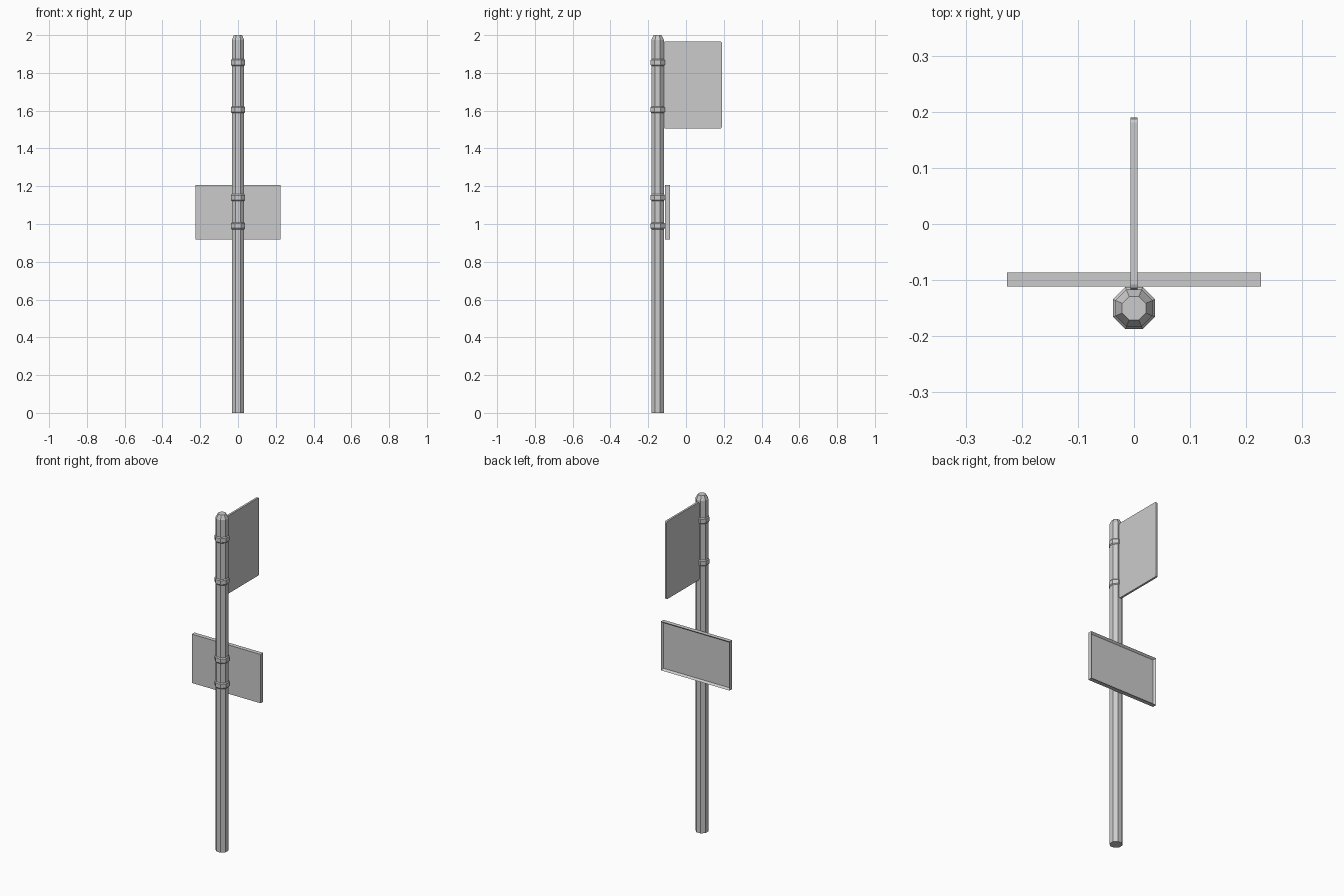
import bpy, bmesh, math
from mathutils import Vector

cube = bpy.data.objects.get("Cube")
if cube:
    bpy.data.objects.remove(cube, do_unlink=True)


def material(name, rgb):
    m = bpy.data.materials.new(name)
    m.use_nodes = True
    m.diffuse_color = (*rgb, 1)
    m.node_tree.nodes["Principled BSDF"].inputs["Base Color"].default_value = (*rgb, 1)
    return m


GREY = material("grey metal", (0.6, 0.6, 0.6))
POLE_Y = -0.15


def finish(name, bm):
    bmesh.ops.recalc_face_normals(bm, faces=bm.faces)
    mesh = bpy.data.meshes.new(name)
    bm.to_mesh(mesh)
    bm.free()
    mesh.materials.append(GREY)
    ob = bpy.data.objects.new(name, mesh)
    bpy.context.collection.objects.link(ob)
    return ob


def octagon_stack(name, profile):
    """Loft octagons from (apothem, height) pairs and close both ends."""
    bm = bmesh.new()
    rings = []
    for apothem, z in profile:
        r = apothem / math.cos(math.pi / 8)
        angles = [(i + 0.5) * math.pi / 4 for i in range(8)]
        rings.append([bm.verts.new((r * math.cos(a), POLE_Y + r * math.sin(a), z))
                      for a in angles])
    for low, high in zip(rings, rings[1:]):
        for i in range(8):
            j = (i + 1) % 8
            bm.faces.new((low[i], low[j], high[j], high[i]))
    bm.faces.new(rings[0])
    bm.faces.new(rings[-1])
    return finish(name, bm)


def box(low, high):
    bm = bmesh.new()
    bmesh.ops.create_cube(bm, size=1)
    low, high = Vector(low), Vector(high)
    for v in bm.verts:
        v.co = (low + high) / 2 + v.co * (high - low)
    return bm


# Octagonal pole with a chamfered top
octagon_stack("pole", [(0.033, 0), (0.033, 1.975), (0.021, 2.0)])

# Clamping bands
for i, z in enumerate((1.855, 1.605, 1.14, 0.99)):
    octagon_stack(f"band_{i + 1}", [(0.033, z - 0.018), (0.0375, z - 0.012),
                                    (0.0375, z + 0.012), (0.033, z + 0.018)])

# Upper flag sign with clipped corners
bm = box((-0.006, -0.117, 1.505), (0.006, 0.19, 1.967))
corners = [e for e in bm.edges
           if abs(e.verts[0].co.x - e.verts[1].co.x) > 0.01]
bmesh.ops.bevel(bm, geom=corners, offset=0.009, segments=2, profile=0.5,
                affect='EDGES')
finish("upper_sign", bm)

# Lower sign tray with a raised rim around its rear panel
bm = box((-0.226, -0.111, 0.917), (0.226, -0.086, 1.207))
bm.normal_update()
back = [f for f in bm.faces if f.normal.y > 0.9]
bmesh.ops.inset_region(bm, faces=back, thickness=0.014)
bmesh.ops.translate(bm, verts=back[0].verts, vec=(0, -0.012, 0))
finish("lower_sign", bm)
